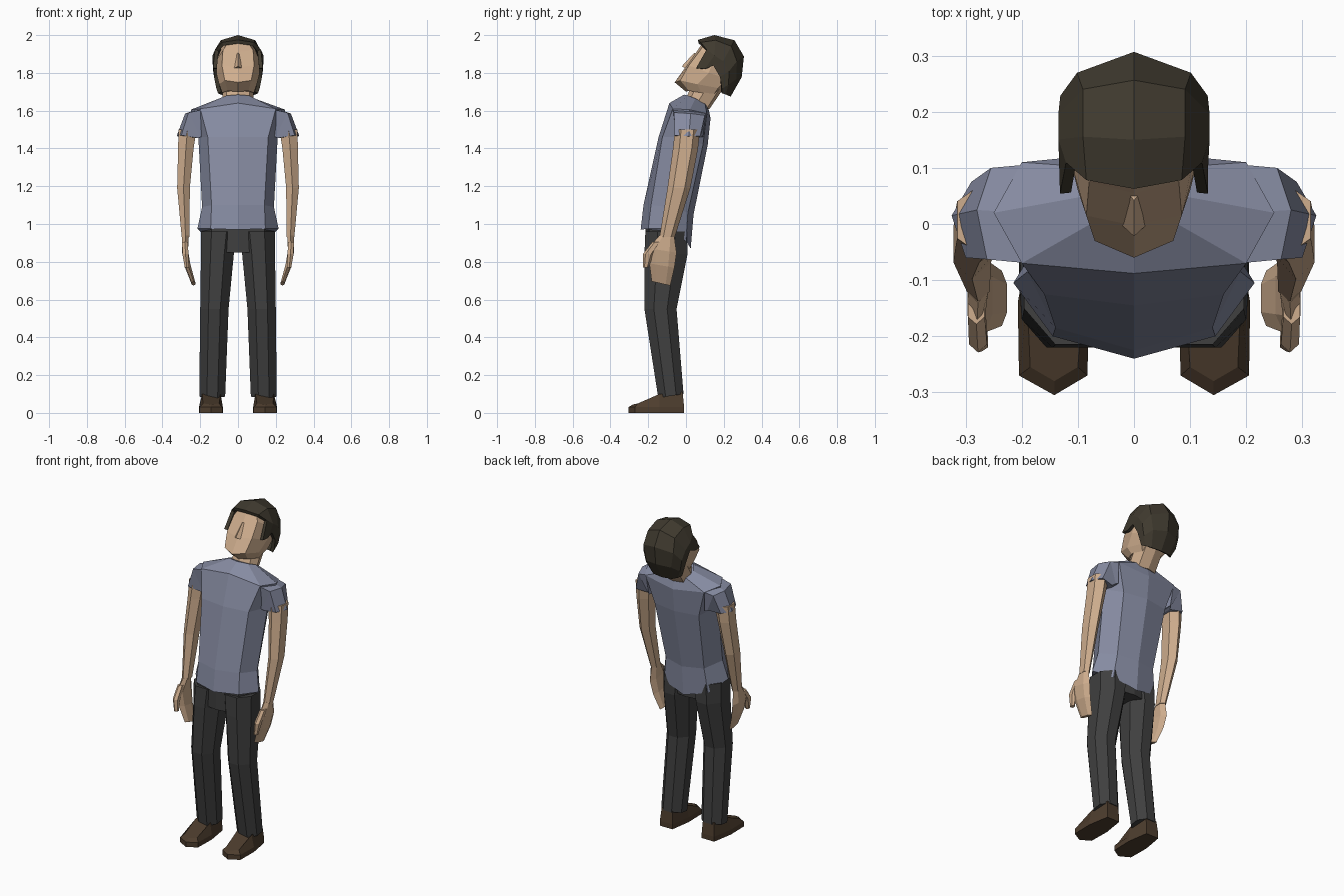
import bpy, bmesh, math


def material(name, rgb):
    m = bpy.data.materials.new(name)
    m.diffuse_color = (*rgb, 1)
    return m


SKIN = material("skin", (.62, .42, .27))
SHIRT = material("cloth_blue", (.24, .26, .36))
TROUSER = material("cloth_dark", (.05, .05, .05))
HAIR = material("hair", (.05, .042, .028))
SHOE = material("leather", (.075, .047, .027))


def loft(name, rings, mat, closed=True):
    """Bridge successive point rings with quads, capping the ends when closed."""
    bm = bmesh.new()
    vs = [[bm.verts.new(p) for p in r] for r in rings]
    n = len(vs[0])
    for a, b in zip(vs, vs[1:]):
        for i in range(n if closed else n - 1):
            j = (i + 1) % n
            bm.faces.new((a[i], a[j], b[j], b[i]))
    if closed:
        bm.faces.new(vs[0])
        bm.faces.new(vs[-1])
    bmesh.ops.recalc_face_normals(bm, faces=bm.faces)
    me = bpy.data.meshes.new(name)
    bm.to_mesh(me)
    bm.free()
    me.materials.append(mat)
    ob = bpy.data.objects.new(name, me)
    bpy.context.collection.objects.link(ob)
    return ob


def whole(half):
    """Complete a half ring (front to back, x >= 0) by mirroring in x."""
    return half + [(-x, y, z) for x, y, z in reversed(half) if x > 1e-6]


def pair(name, rings, mat):
    for side, s in (("left", 1), ("right", -1)):
        loft(f"{name}_{side}", [[(s * x, y, z) for x, y, z in r] for r in rings], mat)


def oval(x0, x1, y0, y1, z, n=8, slope=0):
    """Flat-sided n-gon filling a box in x and y; slope tips it along y."""
    k = math.cos(math.pi / n)
    pts = []
    for i in range(n):
        t = 2 * math.pi * (i + .5) / n
        dx, dy = math.cos(t) / k, math.sin(t) / k
        pts.append(((x0 + x1) / 2 + dx * (x1 - x0) / 2,
                    (y0 + y1) / 2 + dy * (y1 - y0) / 2, z + slope * dy))
    return pts


# Shirt body
torso = [
    [(0, -.24, .97), (.145, -.2, .975), (.215, -.105, .975), (.15, 0, .91), (0, .025, .87)],
    [(0, -.225, 1.1), (.14, -.185, 1.1), (.19, -.085, 1.09), (.13, .01, 1.06), (0, .04, 1.05)],
    [(0, -.145, 1.46), (.16, -.125, 1.46), (.21, -.01, 1.46), (.15, .09, 1.42), (0, .115, 1.42)],
    [(0, -.088, 1.64), (.2, -.07, 1.61), (.25, .02, 1.605), (.2, .11, 1.585), (0, .13, 1.56)],
    [(0, -.01, 1.685), (.06, .01, 1.68), (.085, .05, 1.665), (.06, .1, 1.64), (0, .115, 1.63)],
]
loft("shirt", [whole(r) for r in torso], SHIRT)

# Short sleeves
pair("sleeve", [
    [(.19, -.07, 1.605), (.2, .02, 1.61), (.2, .105, 1.585), (.19, .09, 1.46), (.19, -.05, 1.46)],
    [(.262, -.063, 1.59), (.28, .025, 1.585), (.255, .1, 1.575), (.2, .08, 1.46), (.2, -.055, 1.46)],
    [(.3, -.06, 1.47), (.325, .015, 1.465), (.29, .075, 1.465), (.21, .06, 1.455), (.21, -.05, 1.455)],
], SHIRT)

# Bare arms, hands and thumbs
pair("arm", [
    oval(.22, .315, -.05, .065, 1.5, 6),
    oval(.235, .317, -.06, .055, 1.4, 6),
    oval(.255, .322, -.09, .015, 1.19, 6),
    oval(.257, .298, -.135, -.065, .93, 6),
], SKIN)
pair("hand", [
    oval(.26, .296, -.135, -.068, .94, 6),
    oval(.265, .297, -.19, -.06, .86, 6, -.01),
    oval(.252, .282, -.185, -.07, .78, 6, -.01),
    oval(.226, .245, -.175, -.09, .685, 6, -.01),
], SKIN)
pair("thumb", [
    oval(.266, .296, -.175, -.13, .905, 6),
    oval(.262, .294, -.225, -.175, .84, 6),
    oval(.26, .282, -.225, -.2, .77, 6),
], SKIN)

# Trousers
hips = [(0, -.215), (.14, -.195), (.19, -.1), (.13, -.015), (0, .005)]
loft("trouser_seat", [whole([(x, y, z) for x, y in hips]) for z in (.85, .99)], TROUSER)
pair("trouser_leg", [
    oval(.005, .196, -.215, .005, .96),
    oval(.022, .196, -.22, .008, .84),
    oval(.05, .2, -.22, -.05, .55),
    oval(.068, .205, -.147, -.013, .09, slope=.01),
], TROUSER)

# Shoes
sole = [(.142, -.305), (.205, -.27), (.207, -.14), (.185, -.01), (.1, -.01), (.08, -.14), (.083, -.27)]
pair("shoe", [
    [(x, y, 0) for x, y in sole],
    [(x, y, .03) for x, y in sole],
    [(.142, -.28, .045), (.185, -.255, .05), (.19, -.14, .1), (.178, -.018, .11),
     (.103, -.018, .11), (.092, -.14, .1), (.1, -.255, .05)],
], SHOE)

# Neck
neck = [
    [(0, 0, 1.66), (.06, .02, 1.655), (.083, .06, 1.64), (.06, .11, 1.61), (0, .125, 1.61)],
    [(0, .03, 1.74), (.06, .06, 1.74), (.083, .12, 1.74), (.06, .18, 1.72), (0, .2, 1.72)],
]
loft("neck", [whole(r) for r in neck], SKIN)

# Head, tipped back
head = [
    [(0, 0, 1.7), (.055, .015, 1.705), (.085, .08, 1.695), (.065, .15, 1.69), (0, .17, 1.69)],
    [(0, -.06, 1.75), (.07, -.03, 1.76), (.1, .06, 1.74), (.085, .17, 1.72), (0, .21, 1.72)],
    [(0, -.003, 1.83), (.085, .015, 1.84), (.115, .12, 1.8), (.09, .22, 1.77), (0, .25, 1.77)],
    [(0, .055, 1.91), (.08, .075, 1.92), (.112, .15, 1.87), (.09, .24, 1.83), (0, .27, 1.82)],
    [(0, .085, 1.955), (.06, .095, 1.95), (.085, .16, 1.94), (.07, .22, 1.9), (0, .25, 1.91)],
]
loft("head", [whole(r) for r in head], SKIN)

# Nose wedge
nose = [
    [(0, .042, 1.905), (.01, .055, 1.9), (0, .07, 1.9)],
    [(0, -.022, 1.835), (.026, .002, 1.822), (0, .02, 1.815)],
]
loft("nose", [whole(r) for r in nose], SKIN)

# Hair shell: rows run centre to side, from the fringe over the crown to the nape
rows = [
    [(0, .065, 1.965), (.08, .08, 1.953), (.112, .11, 1.92), (.122, .055, 1.825)],
    [(0, .15, 1.99), (.085, .155, 1.965), (.125, .15, 1.89), (.122, .1, 1.82)],
    [(0, .25, 1.965), (.085, .235, 1.935), (.125, .195, 1.86), (.12, .145, 1.84)],
    [(0, .297, 1.885), (.095, .262, 1.86), (.122, .225, 1.81), (.117, .18, 1.78)],
    [(0, .285, 1.78), (.08, .258, 1.77), (.108, .22, 1.74), (.105, .188, 1.72)],
    [(0, .228, 1.68), (.06, .22, 1.682), (.085, .205, 1.69), (.097, .187, 1.697)],
]
strips = [[(-x, y, z) for x, y, z in reversed(r[1:])] + r for r in rows]
hair = loft("hair", strips, HAIR, closed=False)
shell = hair.modifiers.new("thickness", "SOLIDIFY")
shell.thickness = .02
shell.offset = 0
